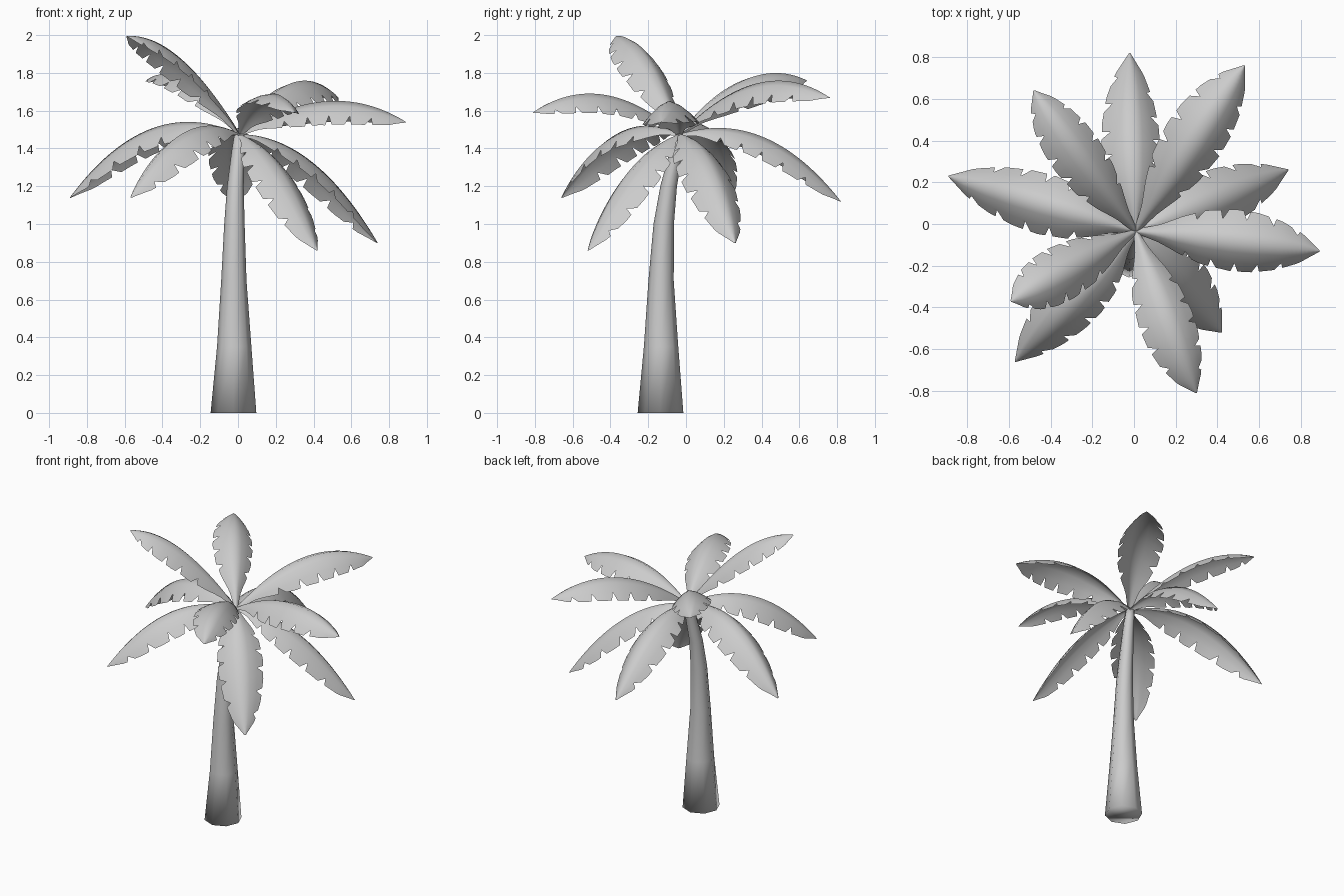
import bpy, bmesh, math
from mathutils import Vector

if "Cube" in bpy.data.objects:
    bpy.data.objects.remove(bpy.data.objects["Cube"])

grey = bpy.data.materials.new("light grey")
grey.use_nodes = True
colour = (0.6, 0.6, 0.6, 1)
grey.diffuse_color = colour
grey.node_tree.nodes["Principled BSDF"].inputs["Base Color"].default_value = colour


def finish(name, bm, angle):
    mesh = bpy.data.meshes.new(name)
    bm.to_mesh(mesh)
    bm.free()
    mesh.materials.append(grey)
    obj = bpy.data.objects.new(name, mesh)
    bpy.context.collection.objects.link(obj)
    bpy.ops.object.select_all(action="DESELECT")
    obj.select_set(True)
    bpy.context.view_layer.objects.active = obj
    bpy.ops.object.shade_smooth_by_angle(angle=math.radians(angle))


def skin(bm, rows, closed=False):
    n = len(rows[0])
    for a, b in zip(rows, rows[1:]):
        for i in range(n if closed else n - 1):
            j = (i + 1) % n
            bm.faces.new((a[i], a[j], b[j], b[i]))


# Curved, tapering trunk: centre x, y, z and radius of each ring
RINGS = [(-.024, -.135, 0, .121), (-.02, -.132, .35, .091), (-.022, -.132, .7, .067),
         (-.019, -.118, 1.0, .054), (-.014, -.092, 1.2, .044),
         (.002, -.048, 1.4, .034), (.008, -.03, 1.47, .028)]
SIDES = 8
bm = bmesh.new()
rings = []
for x, y, z, r in RINGS:
    angles = [2 * math.pi * k / SIDES for k in range(SIDES)]
    rings.append([bm.verts.new((x + r * math.cos(a), y + r * math.sin(a), z)) for a in angles])
skin(bm, rings, closed=True)
bm.faces.new(rings[0][::-1])
bm.faces.new(rings[-1])
finish("trunk", bm, 120)

# Half width of a frond along its length
WIDTH = [(0, .012), (.1, .042), (.2, .09), (.32, .128), (.5, .146),
         (.65, .14), (.8, .115), (.92, .07), (1, .004)]


def half_width(t):
    for (a, wa), (b, wb) in zip(WIDTH, WIDTH[1:]):
        if t <= b:
            return wa + (wb - wa) * (t - a) / (b - a)
    return WIDTH[-1][1]


ROWS = 42
NOTCHES = {-1: (12, 18, 24, 31, 37), 1: (10, 16, 22, 28, 34)}
ACROSS = [-1, -.7, -.35, 0, .35, .7, 1]


def frond(name, tip, mid_z, scale, roll, sag):
    root = Vector((.01, -.035, 1.475))
    tip = Vector(tip)
    mid = root.lerp(tip, .52)
    mid.z = mid_z
    control = 2 * mid - (root + tip) / 2
    level = Vector((tip.y - root.y, root.x - tip.x, 0)).normalized()
    bm = bmesh.new()
    rows = []
    for i in range(ROWS + 1):
        t = i / ROWS
        ridge = root * (1 - t) ** 2 + control * 2 * t * (1 - t) + tip * t * t
        tangent = (control - root) * (1 - t) + (tip - control) * t
        # Roll the cross-section about the ridge
        normal = level.cross(tangent).normalized()
        side = level * math.cos(roll) + normal * math.sin(roll)
        up = normal * math.cos(roll) - level * math.sin(roll)
        w = half_width(t) * scale
        row = []
        for s in ACROSS:
            # Small cuts along both ragged edges
            if abs(s) == 1 and i in NOTCHES[s]:
                s *= .72
            drop = sag * w * abs(s) ** 1.5
            row.append(bm.verts.new(ridge + side * (s * w) - up * drop))
        rows.append(row)
    skin(bm, rows)
    bmesh.ops.recalc_face_normals(bm, faces=bm.faces)
    if sum(f.normal.z for f in bm.faces) < 0:
        bmesh.ops.reverse_faces(bm, faces=bm.faces)
    finish(name, bm, 60)


# Crown of fronds: tip, height of the arch halfway, width factor, roll, edge sag
FRONDS = {
    "left": ((.89, -.13, 1.54), 1.65, 1.02, -.06, .8),
    "left_low": ((.74, .26, .90), 1.33, 1, 0, .7),
    "back_left": ((.53, .76, 1.67), 1.745, 1.02, -.1, .75),
    "back": ((-.02, .82, 1.12), 1.46, .97, -.1, .75),
    "back_right": ((-.48, .64, 1.76), 1.765, .9, -.18, .65),
    "right": ((-.89, .23, 1.14), 1.505, 1, 0, .8),
    "right_high": ((-.59, -.37, 1.995), 1.875, .92, 0, .7),
    "front_right": ((-.57, -.66, 1.14), 1.48, .98, 0, .8),
    "front_left_high": ((.30, -.81, 1.59), 1.685, .93, .2, .6),
    "front_left_low": ((.42, -.52, .86), 1.28, 1.02, 0, .55),
}
for label, values in FRONDS.items():
    frond("frond_" + label, *values)
